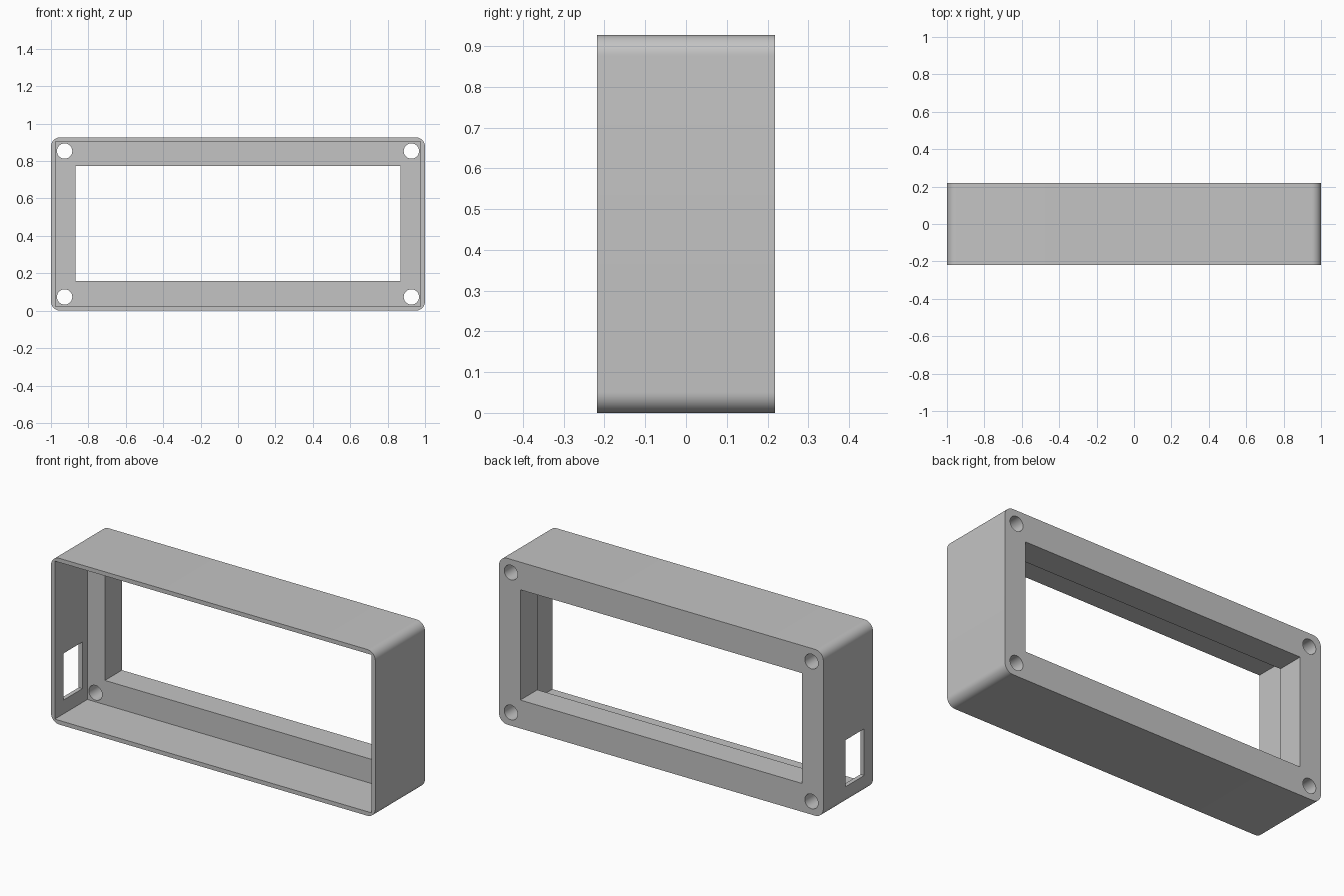
import bpy, bmesh, math
from mathutils import Matrix, Vector

if "Cube" in bpy.data.objects:
    bpy.data.objects.remove(bpy.data.objects["Cube"], do_unlink=True)

HEIGHT, DEPTH = 0.927, 0.437
WALL, PLATE, RADIUS = 0.023, 0.15, 0.05
BACK = DEPTH / 2
MID = HEIGHT / 2

grey = bpy.data.materials.new("plain grey")
grey.use_nodes = True
grey.diffuse_color = (0.55, 0.55, 0.55, 1)
grey.node_tree.nodes["Principled BSDF"].inputs["Base Color"].default_value = grey.diffuse_color


def finish(name, bm):
    mesh = bpy.data.meshes.new(name)
    bmesh.ops.recalc_face_normals(bm, faces=bm.faces)
    bm.to_mesh(mesh)
    bm.free()
    mesh.materials.append(grey)
    obj = bpy.data.objects.new(name, mesh)
    bpy.context.collection.objects.link(obj)
    return obj


def box(name, low, high, radius=0):
    """Box between two corners, with optional rounding of the edges along y."""
    low, high = Vector(low), Vector(high)
    bm = bmesh.new()
    bmesh.ops.create_cube(bm, size=1, matrix=Matrix.Translation((low + high) / 2)
                          @ Matrix.Diagonal((high - low).to_4d()))
    if radius:
        edges = [e for e in bm.edges if abs(e.verts[0].co.y - e.verts[1].co.y) > 0.1]
        bmesh.ops.bevel(bm, geom=edges, offset=radius, segments=10, profile=0.5, affect='EDGES')
    return finish(name, bm)


def screw_hole(x, z):
    bm = bmesh.new()
    bmesh.ops.create_cone(bm, cap_ends=True, segments=40, radius1=0.041, radius2=0.041,
                          depth=PLATE * 2,
                          matrix=Matrix.Translation((x, BACK - PLATE / 2, z))
                          @ Matrix.Rotation(math.pi / 2, 4, 'X'))
    return finish("screw_hole_cutter", bm)


# Rounded outer shell
case = box("enclosure_frame", (-1, -BACK, 0), (1, BACK, HEIGHT), RADIUS)

# Open front cavity, display window and side port
cutters = [
    box("cavity_cutter", (WALL - 1, -1, WALL), (1 - WALL, BACK - PLATE, HEIGHT - WALL)),
    box("window_cutter", (-0.869, -0.1, 0.158), (0.869, 1, 0.773)),
    box("port_cutter", (-1.1, -0.142, 0.1), (-0.93, 0.025, 0.36)),
]
# Screw holes at the corners of the back plate
for x in (-0.927, 0.927):
    for side in (-1, 1):
        cutters.append(screw_hole(x, MID + side * 0.39))

for cutter in cutters:
    cutter.hide_render = True
    mod = case.modifiers.new(cutter.name, 'BOOLEAN')
    mod.operation = 'DIFFERENCE'
    mod.solver = 'EXACT'
    mod.object = cutter

# Bake the cuts and drop the cutters
bpy.context.view_layer.update()
baked = bpy.data.meshes.new_from_object(case.evaluated_get(bpy.context.evaluated_depsgraph_get()))
case.modifiers.clear()
case.data = baked
baked.materials.clear()
baked.materials.append(grey)
for poly in baked.polygons:
    poly.material_index = 0
for cutter in cutters:
    bpy.data.objects.remove(cutter, do_unlink=True)

# Smooth the rounded corners and holes, keep the other edges sharp
bpy.ops.object.select_all(action='DESELECT')
case.select_set(True)
bpy.context.view_layer.objects.active = case
bpy.ops.object.shade_smooth_by_angle(angle=math.radians(30))
